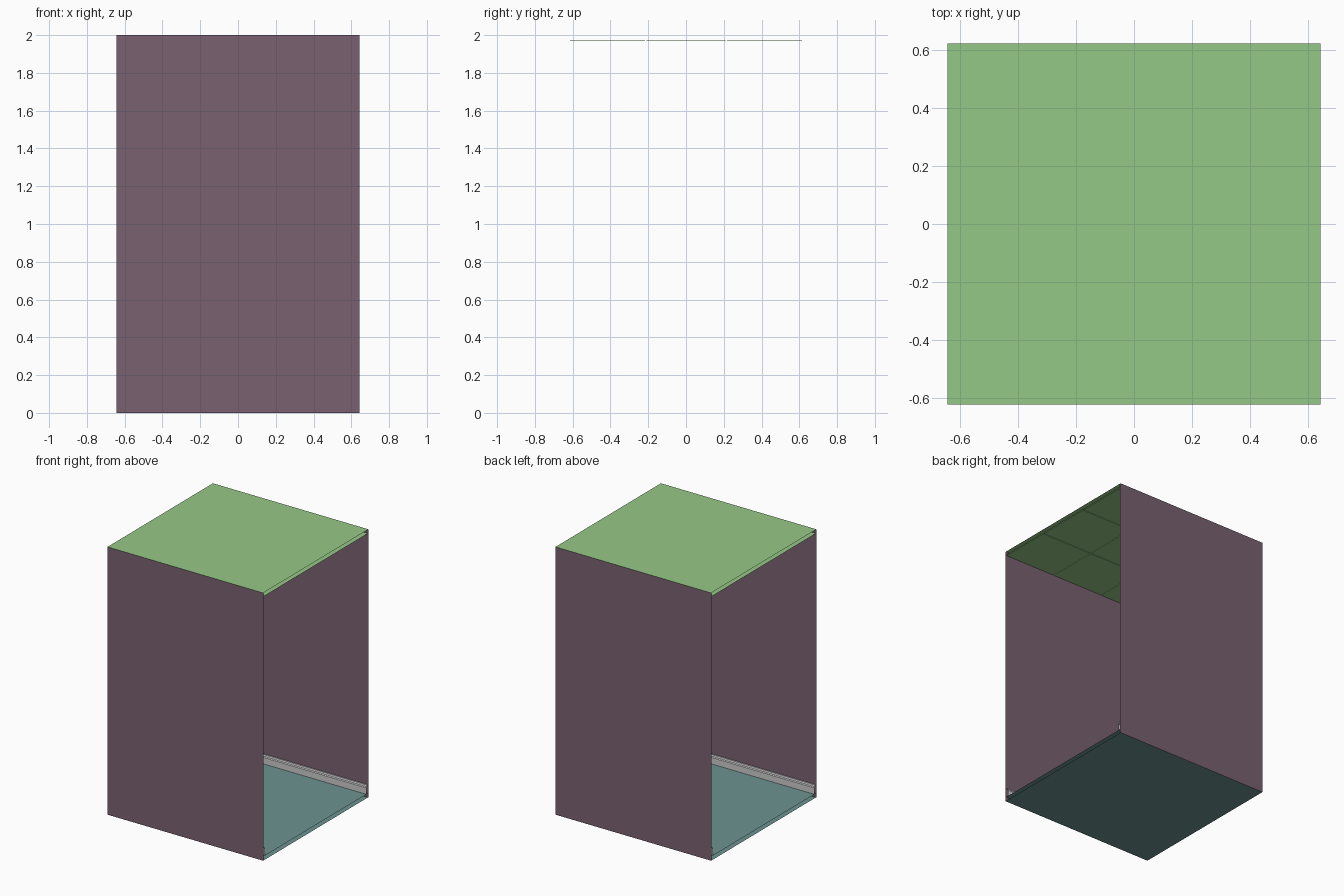
import bpy

if "Cube" in bpy.data.objects:
    bpy.data.objects.remove(bpy.data.objects["Cube"])

HX, HY, H = 0.643, 0.622, 2.0     # half length, half width, height
IY, SLAB = 0.616, 0.03            # inner wall offset, floor and ceiling depth
PITCH, GAP = 2 * HX / 3, 0.008    # ceiling tile spacing and joint


def material(name, rgb):
    m = bpy.data.materials.new(name)
    m.diffuse_color = (*rgb, 1)
    m.use_nodes = True
    m.node_tree.nodes["Principled BSDF"].inputs["Base Color"].default_value = m.diffuse_color
    return m


def mesh(name, verts, faces, mat=None):
    me = bpy.data.meshes.new(name)
    me.from_pydata(verts, [], faces)
    ob = bpy.data.objects.new(name, me)
    bpy.context.collection.objects.link(ob)
    if mat:
        me.materials.append(mat)
    return ob


def strip(name, profile, mat=None):
    """Open sheet: a (y, z) profile swept along the room's length."""
    verts = [(x, y, z) for y, z in profile for x in (-HX, HX)]
    faces = [(2 * i, 2 * i + 1, 2 * i + 3, 2 * i + 2) for i in range(len(profile) - 1)]
    return mesh(name, verts, faces, mat)


wall_mat = material("wall_paint", (0.19, 0.12, 0.16))
ceil_mat = material("ceiling_green", (0.30, 0.58, 0.24))
floor_mat = material("floor_teal", (0.15, 0.29, 0.28))

# Floor and ceiling, each an outer and an inner sheet
strip("floor_underside", [(HY, 0), (-HY, 0)], floor_mat)
strip("floor_surface", [(-IY, SLAB), (IY, SLAB)], floor_mat)
strip("ceiling_top", [(-HY, H), (HY, H)], ceil_mat)

# Walls and skirting boards on both long sides
for side, s in (("front", -1), ("back", 1)):
    strip(side + "_wall_outer", [(s * HY, z) for z in ((0, H) if s < 0 else (H, 0))], wall_mat)
    strip(side + "_wall_inner", [(s * IY, z) for z in ((H, 0) if s < 0 else (0, H))], wall_mat)
    skirting = [(0.597, SLAB), (0.597, 0.078), (0.604, 0.083), (0.607, 0.095), (IY, 0.095)]
    pts = [(s * y, z) for y, z in skirting]
    strip(side + "_skirting", pts if s > 0 else pts[::-1])

# Ceiling backing sheet with a 3 x 3 grid of shallow tiles below it
z0, z1 = H - SLAB - 0.002, H - SLAB + 0.002
strip("ceiling_backing", [(IY, z1), (-IY, z1)], ceil_mat)
for i in (-1, 0, 1):
    for j in (-1, 0, 1):
        half = (PITCH - GAP) / 2
        xa, xb = i * PITCH - half, i * PITCH + half
        ya, yb = max(j * PITCH - half, -0.614), min(j * PITCH + half, 0.614)
        corners = [(xa, ya), (xb, ya), (xb, yb), (xa, yb)]
        verts = [(x, y, z) for z in (z0, z1) for x, y in corners]
        faces = [(3, 2, 1, 0)] + [(k, (k + 1) % 4, (k + 1) % 4 + 4, k + 4) for k in range(4)]
        mesh(f"ceiling_tile_{i + 2}_{j + 2}", verts, faces, ceil_mat)
